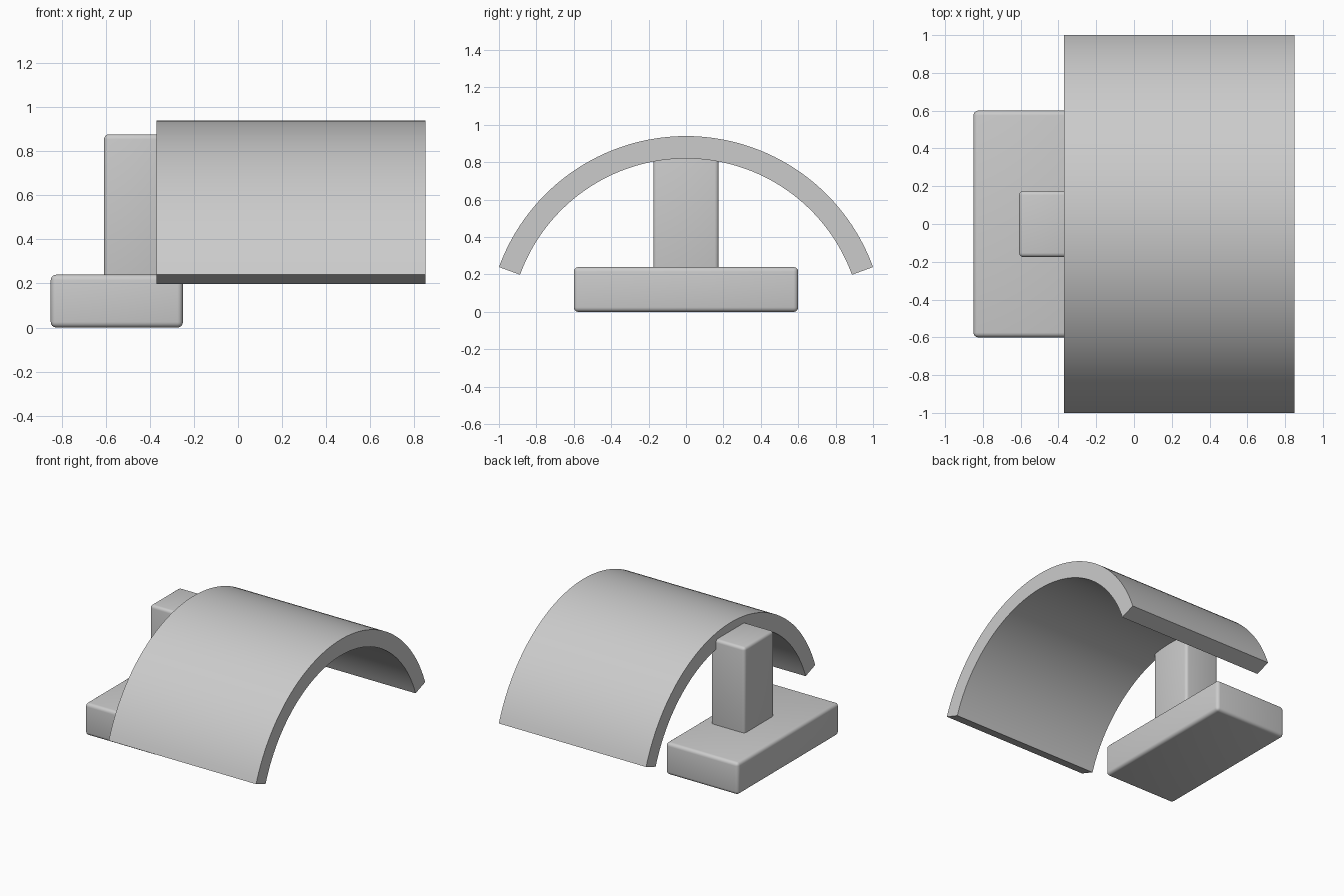
import bpy, bmesh, math

if "Cube" in bpy.data.objects:
    bpy.data.objects.remove(bpy.data.objects["Cube"])


def finish(name, bm, bevel=0.0):
    """Turn a bmesh into a named, smooth-shaded object."""
    bmesh.ops.recalc_face_normals(bm, faces=bm.faces)
    mesh = bpy.data.meshes.new(name)
    bm.to_mesh(mesh)
    bm.free()
    obj = bpy.data.objects.new(name, mesh)
    bpy.context.collection.objects.link(obj)
    bpy.ops.object.select_all(action='DESELECT')
    obj.select_set(True)
    bpy.context.view_layer.objects.active = obj
    if bevel:
        mod = obj.modifiers.new("rounded_edges", 'BEVEL')
        mod.width = bevel
        mod.segments = 4
        bpy.ops.object.modifier_apply(modifier=mod.name)
    bpy.ops.object.shade_smooth_by_angle(angle=math.radians(35))
    return obj


def box(name, lo, hi, bevel):
    bm = bmesh.new()
    bmesh.ops.create_cube(bm, size=1)
    for v in bm.verts:
        v.co = [(a + b) / 2 + c * (b - a) for a, b, c in zip(lo, hi, v.co)]
    return finish(name, bm, bevel)


def arched_shell(name, x0, x1, centre_z, r_out, r_in, end_angle, steps):
    """Arc-shaped band in the YZ plane, extruded along x."""
    bm = bmesh.new()
    rings = []
    for i in range(steps + 1):
        a = end_angle + (math.pi - 2 * end_angle) * i / steps
        rings.append([bm.verts.new((x, r * math.cos(a), centre_z + r * math.sin(a)))
                      for x, r in ((x0, r_out), (x1, r_out), (x1, r_in), (x0, r_in))])
    for p, q in zip(rings, rings[1:]):
        for k in range(4):
            n = (k + 1) % 4
            bm.faces.new((p[k], p[n], q[n], q[k]))
    bm.faces.new(rings[0])
    bm.faces.new(rings[-1])
    return finish(name, bm)


# Rounded foot plate and upright post
box("base", (-0.85, -0.60, 0.0), (-0.25, 0.60, 0.24), 0.025)
box("post", (-0.608, -0.175, 0.20), (-0.325, 0.175, 0.877), 0.022)

# Curved canopy, ends cut radially 20 degrees above horizontal
end = math.radians(20)
outer = 1 / math.cos(end)
arched_shell("canopy", -0.37, 0.85, 0.94 - outer, outer, outer - 0.12, end, 64)
